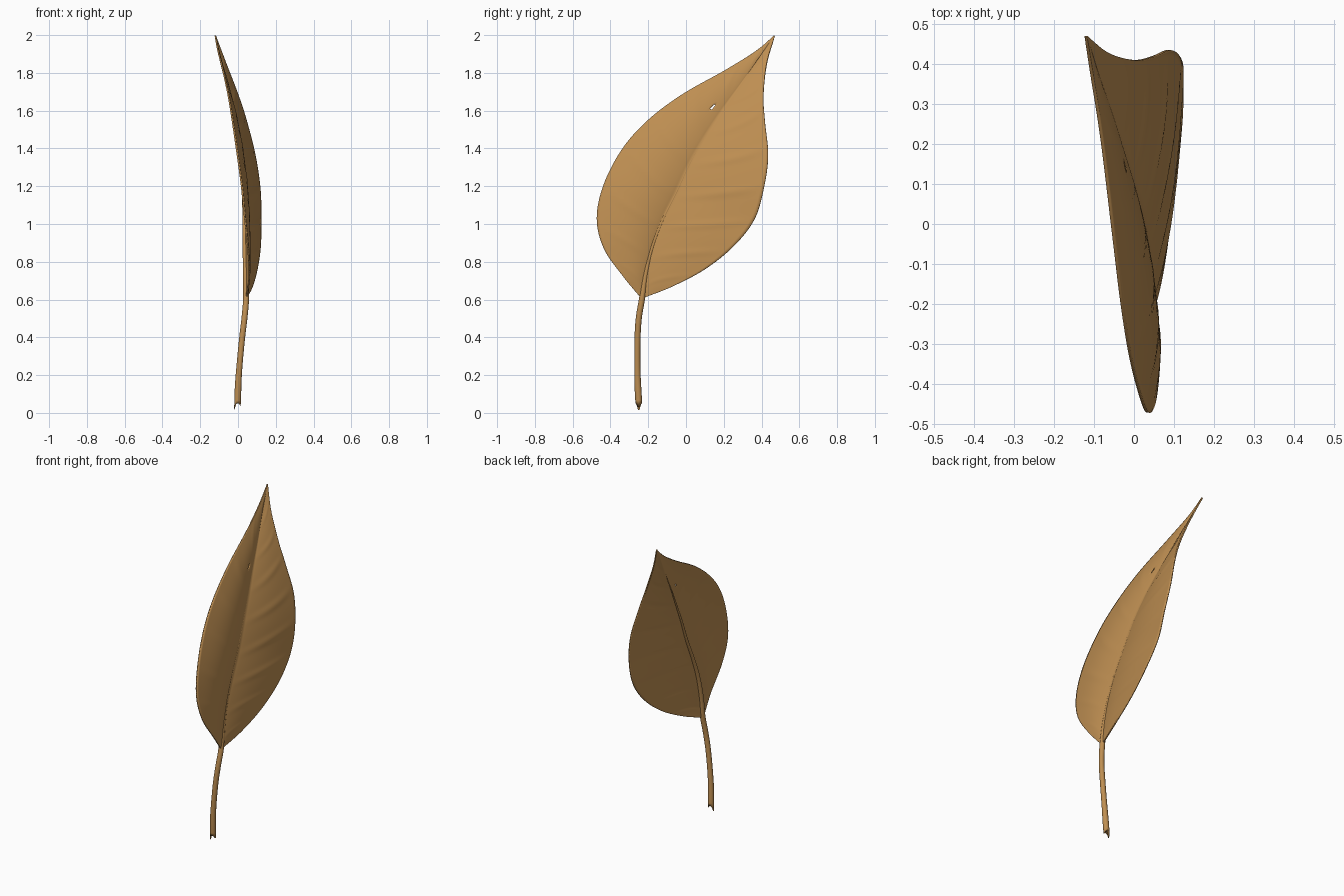
import bpy, bmesh, math
from mathutils import Vector

if "Cube" in bpy.data.objects:
    bpy.data.objects.remove(bpy.data.objects["Cube"])

mat = bpy.data.materials.new("dry leaf brown")
mat.diffuse_color = (0.52, 0.275, 0.085, 1)
mat.use_nodes = True
mat.node_tree.nodes["Principled BSDF"].inputs["Base Color"].default_value = mat.diffuse_color

# Stations from leaf base to tip: left margin, midrib, right margin
LEFT = [(.045, -.24, .61), (.06, -.335, .725), (.053, -.435, .87), (.036, -.472, 1.03),
        (.018, -.435, 1.21), (-.008, -.335, 1.4), (-.03, -.2, 1.55), (-.052, -.02, 1.685),
        (-.08, .21, 1.815), (-.105, .37, 1.915), (-.12, .466, 1.995)]
MID = [(.043, -.232, .61), (.043, -.213, .74), (.041, -.175, .89), (.038, -.12, 1.03),
       (.031, -.05, 1.17), (.018, .02, 1.32), (-.002, .1, 1.46), (-.03, .19, 1.6),
       (-.06, .285, 1.735), (-.094, .38, 1.87), (-.12, .468, 1.997)]
RIGHT = [(.045, -.222, .61), (.075, -.07, .67), (.1, .1, .76), (.117, .25, .88),
         (.12, .36, 1.02), (.116, .41, 1.18), (.09, .435, 1.36), (.045, .418, 1.54),
         (0, .41, 1.68), (-.065, .428, 1.85), (-.12, .47, 1.995)]
STEM = [(-.003, -.25, .05), (.004, -.257, .2), (.02, -.257, .38), (.034, -.25, .5)]


def spline(pts, t):
    """Catmull-Rom point at t in 0..1."""
    p = [Vector(q) for q in pts]
    p = [2 * p[0] - p[1]] + p + [2 * p[-1] - p[-2]]
    f = min(max(t, 0), 1) * (len(pts) - 1)
    i = min(int(f), len(pts) - 2)
    u = f - i
    a, b, c, d = p[i:i + 4]
    return 0.5 * (2 * b + (c - a) * u + (2 * a - 5 * b + 4 * c - d) * u ** 2
                  + (3 * b - a - 3 * c + d) * u ** 3)


def finish(bm, name):
    bmesh.ops.recalc_face_normals(bm, faces=bm.faces)
    me = bpy.data.meshes.new(name)
    bm.to_mesh(me)
    bm.free()
    me.materials.append(mat)
    for f in me.polygons:
        f.use_smooth = True
    ob = bpy.data.objects.new(name, me)
    bpy.context.collection.objects.link(ob)
    return ob


# Blade: rows along the midrib, columns from left margin to right margin
ROWS, HALF = 110, 24
bm = bmesh.new()
grid = []
for r in range(ROWS + 1):
    t = r / ROWS
    l, m, e = (spline(k, t) for k in (LEFT, MID, RIGHT))
    row = []
    for c in range(-HALF, HALF + 1):
        s = abs(c) / HALF
        p = m.lerp(l if c < 0 else e, s)
        span = ((l if c < 0 else e) - m).length
        # each half arches up from the midrib valley
        p.x += (0.06 if c < 0 else 0.035) * span * math.sin(math.pi * s ** 0.85)
        # side veins sweeping towards the tip
        wave = math.cos(2 * math.pi * (t - 0.13 * s - 0.15) / 0.115)
        fade = math.sin(math.pi * s) * math.sin(math.pi * t) * (1 if c > 0 else 0.5)
        p.x += 0.004 * fade * max(0, wave) ** 4
        row.append(bm.verts.new(p))
    grid.append(row)
for r in range(ROWS):
    for c in range(2 * HALF):
        bm.faces.new((grid[r][c], grid[r][c + 1], grid[r + 1][c + 1], grid[r + 1][c]))
# small hole beside the midrib
bm.faces.ensure_lookup_table()
near = sorted(bm.faces, key=lambda f: (f.calc_center_median().yz - Vector((.142, 1.62))).length)
bmesh.ops.delete(bm, geom=near[:2], context='FACES')
blade = finish(bm, "leaf_blade")
sol = blade.modifiers.new("thickness", 'SOLIDIFY')
sol.thickness = 0.008
sol.offset = 0

# Stem and midrib: one tapering tube, torn at the lower end
SIDES, STEPS = 14, 120
path = STEM + MID
bm = bmesh.new()
rings = []
for k in range(STEPS + 1):
    t = k / STEPS
    p = spline(path, t)
    d = (spline(path, min(t + .01, 1)) - spline(path, max(t - .01, 0))).normalized()
    side = Vector((1, 0, 0)).cross(d).normalized()
    up = d.cross(side)
    q = max(0, (p.z - .6) / 1.4)
    rad = 0.0145 * (1 - q) ** 1.2 + 0.0015 + 0.002 * math.exp(-((p.z - .1) / .1) ** 2)
    p.x -= 0.005 * min(1, q * 6) * (1 - q)
    ring = []
    for j in range(SIDES):
        a = 2 * math.pi * j / SIDES
        v = p + rad * (math.cos(a) * side + math.sin(a) * up)
        if k == 0:  # two torn points
            v.z -= 0.04 * max(0, -math.sin(a)) ** 6 + 0.02 * max(0, math.sin(a)) ** 6
        ring.append(bm.verts.new(v))
    rings.append(ring)
for k in range(STEPS):
    for j in range(SIDES):
        n = (j + 1) % SIDES
        bm.faces.new((rings[k][j], rings[k][n], rings[k + 1][n], rings[k + 1][j]))
inner = bm.verts.new(spline(path, 0) + Vector((0, 0, .015)))
for j in range(SIDES):
    bm.faces.new((inner, rings[0][(j + 1) % SIDES], rings[0][j]))
bm.faces.new(rings[-1])
finish(bm, "stem_and_midrib")
